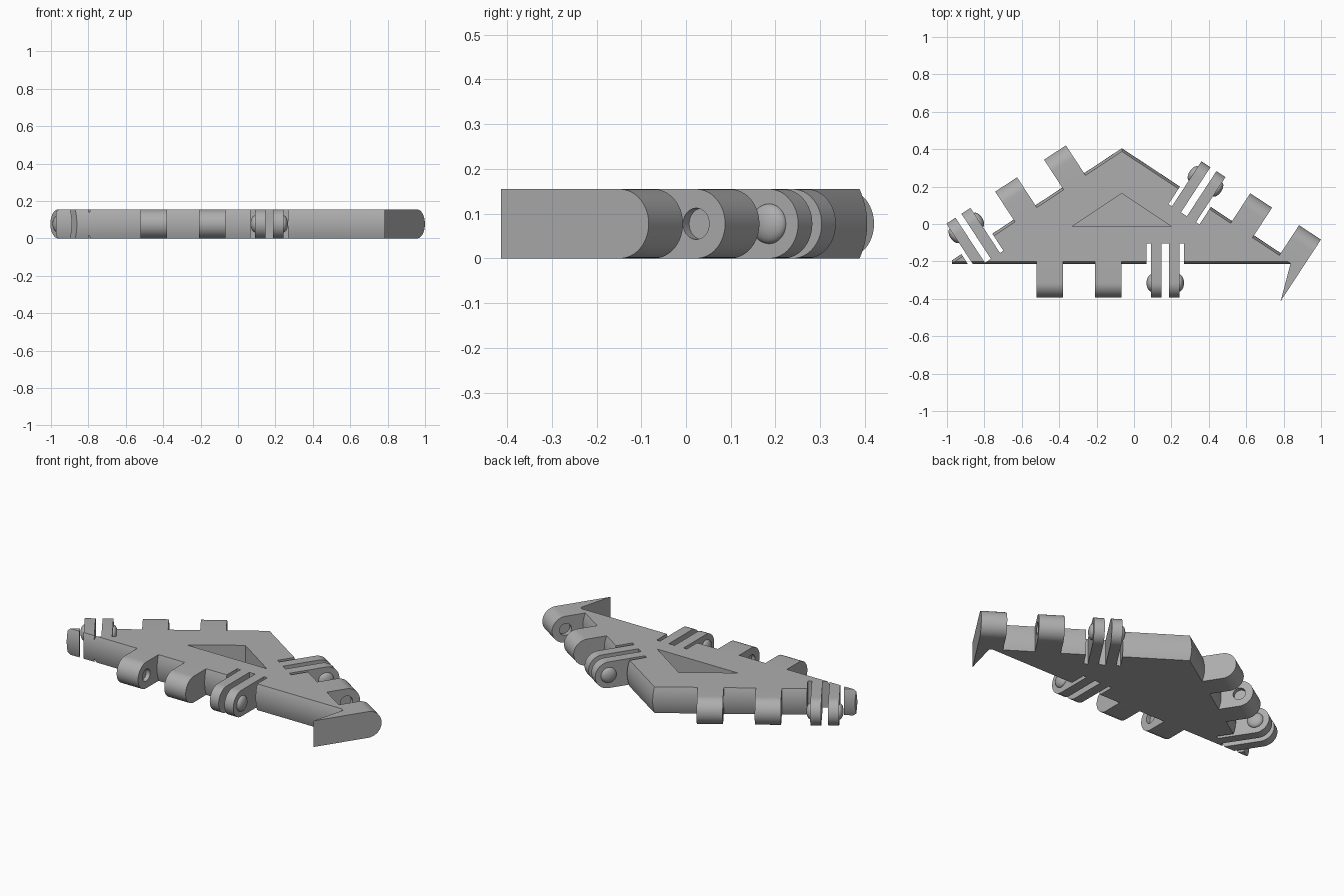
import bpy
import bmesh
from math import pi, cos, sin, radians
from mathutils import Matrix, Vector

if "Cube" in bpy.data.objects:
    bpy.data.objects.remove(bpy.data.objects["Cube"], do_unlink=True)

H = 0.155            # plate thickness
R = H / 2            # rounded lug end
REACH = 0.178        # lug length beyond the plate edge
PITCH = 0.312        # spacing between lugs
CLIP = 0.617         # offset of the clip from the first lug
HALF = 0.07          # half lug width

grey = bpy.data.materials.new("plain grey")
grey.use_nodes = True
grey.diffuse_color = (0.42, 0.42, 0.42, 1)
grey.node_tree.nodes["Principled BSDF"].inputs["Base Color"].default_value = (0.42, 0.42, 0.42, 1)


def finish(name, bm, matrix=Matrix()):
    bmesh.ops.recalc_face_normals(bm, faces=bm.faces)
    mesh = bpy.data.meshes.new(name)
    bm.to_mesh(mesh)
    bm.free()
    mesh.transform(matrix)
    mesh.materials.append(grey)
    obj = bpy.data.objects.new(name, mesh)
    bpy.context.collection.objects.link(obj)
    return obj


def loft(name, rings, matrix=Matrix()):
    """Skin closed rings of equal length and cap both ends."""
    bm = bmesh.new()
    rows = [[bm.verts.new(p) for p in ring] for ring in rings]
    n = len(rows[0])
    for low, high in zip(rows, rows[1:]):
        for i in range(n):
            j = (i + 1) % n
            bm.faces.new((low[i], low[j], high[j], high[i]))
    bm.faces.new(rows[0])
    bm.faces.new(rows[-1])
    return finish(name, bm, matrix)


def combine(target, other, operation):
    """Apply a boolean and discard the helper."""
    mod = target.modifiers.new("join", "BOOLEAN")
    mod.object = other
    mod.operation = operation
    mod.solver = "EXACT"
    bpy.context.view_layer.update()
    graph = bpy.context.evaluated_depsgraph_get()
    mesh = bpy.data.meshes.new_from_object(target.evaluated_get(graph))
    target.modifiers.clear()
    target.data = mesh
    bpy.data.objects.remove(other, do_unlink=True)


def lug(name, sections, matrix):
    """Round-ended tab; each section is (position along edge, root depth)."""
    rings = []
    for a, root in sections:
        arc = [(a, -(REACH - R + R * cos(t)), R + R * sin(t))
               for t in (-pi / 2 + pi * i / 24 for i in range(25))]
        rings.append([(a, -root, 0)] + arc + [(a, -root, H)])
    return loft(name, rings, matrix)


def box(name, x0, x1, y0, y1, z0, z1, matrix=Matrix()):
    rings = [[(x0, y0, z), (x1, y0, z), (x1, y1, z), (x0, y1, z)] for z in (z0, z1)]
    return loft(name, rings, matrix)


def socket(target, a, matrix):
    """Round blind hole in the side of a lug."""
    bm = bmesh.new()
    place = Matrix.Translation((a, R - REACH, R)) @ Matrix.Rotation(pi / 2, 4, "Y")
    bmesh.ops.create_cone(bm, cap_ends=True, segments=32, radius1=0.035,
                          radius2=0.035, depth=0.05, matrix=place)
    combine(target, finish("socket_cutter", bm, matrix), "DIFFERENCE")


# Triangular plate with gently bulging edges
corners = [Vector((-1.005, -0.215)), Vector((0.875, -0.215)), Vector((-0.065, 0.405))]
centre = Vector((-0.065, 0.065))
rings = []
for i in range(13):
    t = i / 6 - 1
    scale = 1 - 0.014 * t * t / 0.28
    rings.append([(*(centre + (c - centre) * scale), R + R * t) for c in corners])
plate = loft("plate", rings)
combine(plate, box("tip_cutter", -1.2, -0.972, -0.4, 0, -0.1, 0.3), "DIFFERENCE")

# Triangular recess in the top
recess = [(-0.33, -0.013), (0.198, -0.013), (-0.066, 0.163)]
combine(plate, loft("recess_cutter", [[(x, y, z) for x, y in recess]
                                      for z in (0.03, 0.3)]), "DIFFERENCE")

# Hinge set on each edge: two socketed lugs, then a split clip
sides = {"front": (-0.45, -0.215, 0), "left": (0.8435, -0.194, 146.8),
         "right": (-0.325, 0.233, 213.2)}
slots = []
for side, (x, y, angle) in sides.items():
    m = Matrix.Translation((x, y, 0)) @ Matrix.Rotation(radians(angle), 4, "Z")
    if side == "left":   # this outer lug runs on into a pointed spike
        first = lug("spike", [(-HALF, -0.216), (-0.004, -0.018), (HALF, -0.018)], m)
    else:
        first = lug("first_lug", [(-HALF, -0.04), (HALF, -0.04)], m)
    second = lug("second_lug", [(PITCH - HALF, -0.04), (PITCH + HALF, -0.04)], m)
    socket(first, HALF, m)
    socket(second, PITCH - HALF, m)
    block = lug("clip", [(CLIP - 0.088, -0.04), (CLIP + 0.088, -0.04)], m)
    for part in (first, second, block):
        combine(plate, part, "UNION")
    for low, high in ((-0.099, -0.077), (-0.019, 0.019), (0.077, 0.099)):
        slots.append((CLIP + low, CLIP + high, m))

    # Snap domes on the outer faces of the clip
    for label, s in (("inner", -1), ("outer", 1)):
        bm = bmesh.new()
        place = (Matrix.Translation((CLIP + s * 0.076, R - REACH, R))
                 @ Matrix.Diagonal((0.024, 0.045, 0.045, 1))
                 @ Matrix.Rotation(pi / 2, 4, "Y"))
        bmesh.ops.create_uvsphere(bm, u_segments=32, v_segments=16, radius=1, matrix=place)
        finish(f"{side}_{label}_snap_dome", bm, m)

# Flex slots that free the clip tabs
for a0, a1, m in slots:
    combine(plate, box("slot_cutter", a0, a1, -0.3, 0.11, -0.1, 0.3, m), "DIFFERENCE")

# Smooth the rounded surfaces, keep the edges crisp
bpy.ops.object.select_all(action="DESELECT")
for obj in bpy.context.collection.objects:
    if obj.type == "MESH" and (obj == plate or obj.name.endswith("snap_dome")):
        obj.select_set(True)
bpy.context.view_layer.objects.active = plate
bpy.ops.object.shade_smooth_by_angle(angle=radians(30))
